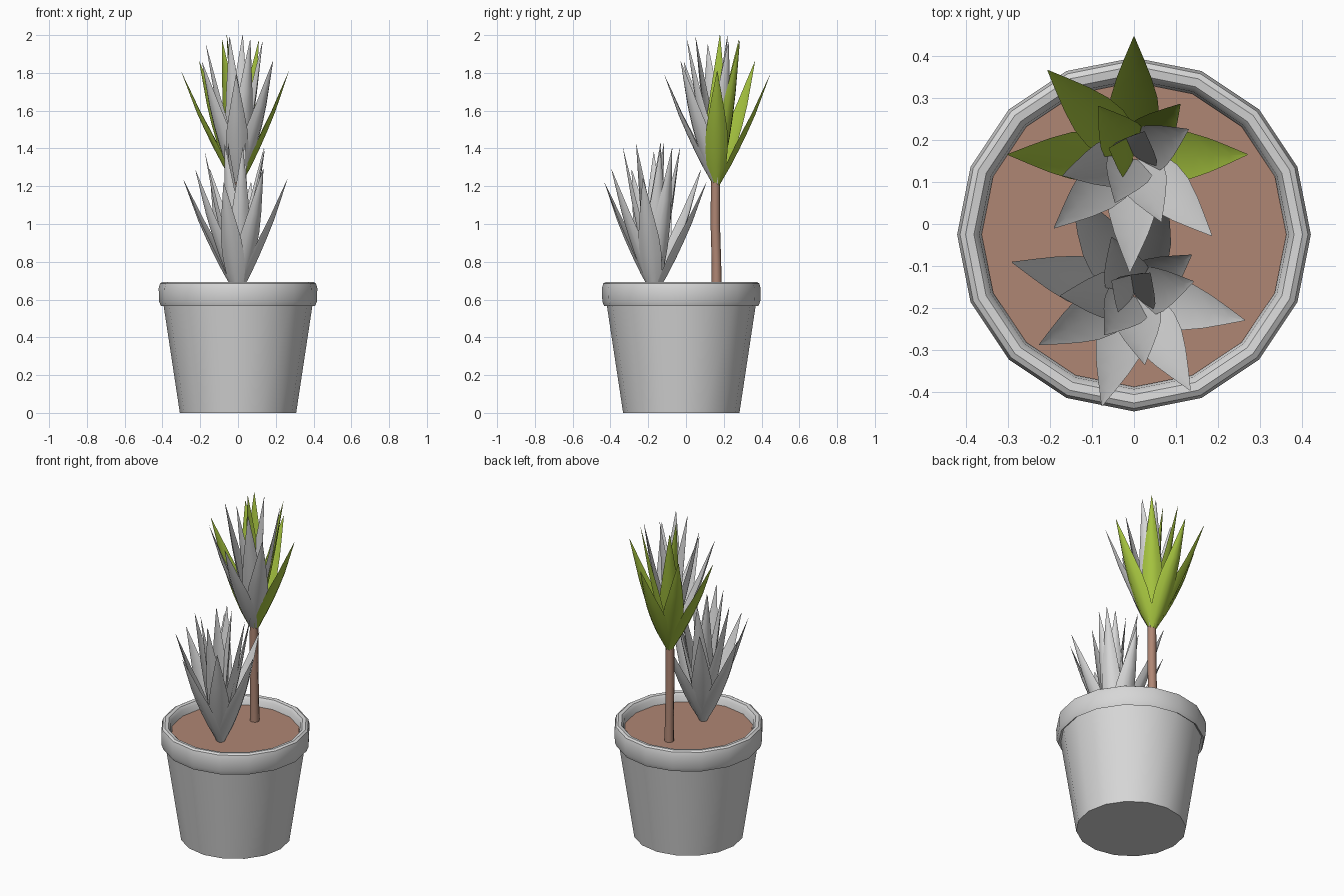
import bpy, bmesh, math
from mathutils import Vector, Matrix

if "Cube" in bpy.data.objects:
    bpy.data.objects.remove(bpy.data.objects["Cube"])


def material(name, rgb):
    m = bpy.data.materials.new(name)
    m.diffuse_color = (*rgb, 1)
    m.use_nodes = True
    m.node_tree.nodes["Principled BSDF"].inputs["Base Color"].default_value = m.diffuse_color
    return m


GREY = material("pale grey", (0.68, 0.68, 0.68))
GREEN = material("leaf green", (0.38, 0.55, 0.05))
BROWN = material("earth brown", (0.43, 0.24, 0.175))


def finish(name, bm, mats, angle=40):
    bmesh.ops.remove_doubles(bm, verts=bm.verts, dist=1e-5)
    bmesh.ops.recalc_face_normals(bm, faces=bm.faces)
    me = bpy.data.meshes.new(name)
    bm.to_mesh(me)
    bm.free()
    for m in mats:
        me.materials.append(m)
    ob = bpy.data.objects.new(name, me)
    bpy.context.collection.objects.link(ob)
    bpy.ops.object.select_all(action='DESELECT')
    ob.select_set(True)
    bpy.context.view_layer.objects.active = ob
    bpy.ops.object.shade_smooth_by_angle(angle=math.radians(angle))
    return ob


def skin(bm, rings, mat=0, caps=True):
    """Join a list of equal-length rings of points with quads."""
    vs = [[bm.verts.new(p) for p in r] for r in rings]
    n = len(vs[0])
    for a, b in zip(vs, vs[1:]):
        for i in range(n):
            j = (i + 1) % n
            bm.faces.new((a[i], a[j], b[j], b[i])).material_index = mat
    if caps:
        bm.faces.new(vs[0][::-1]).material_index = mat
        bm.faces.new(vs[-1]).material_index = mat


def circle(cx, cy, z, r, n):
    return [(cx + r * math.cos(2 * math.pi * i / n),
             cy + r * math.sin(2 * math.pi * i / n), z) for i in range(n)]


# Pot: 16-sided, tapered, with a rounded rim
POT_Y = -0.025
profile = [(0.308, 0), (0.395, 0.575), (0.408, 0.565), (0.418, 0.59), (0.42, 0.66),
           (0.413, 0.685), (0.40, 0.693), (0.38, 0.69), (0.367, 0.675), (0.36, 0.60)]
bm = bmesh.new()
skin(bm, [circle(0, POT_Y, z, r, 16) for r, z in profile])
finish("pot", bm, [GREY])

# Soil disc inside the rim
bm = bmesh.new()
skin(bm, [circle(0, POT_Y, z, 0.362, 16) for z in (0.61, 0.64)])
finish("soil", bm, [BROWN])

# Slightly bent trunk of the tall plant
bm = bmesh.new()
skin(bm, [circle(0, y, z, r, 8) for y, z, r in
          ((0.163, 0.62, 0.028), (0.161, 0.8, 0.025), (0.155, 1.0, 0.025), (0.156, 1.23, 0.024))])
finish("trunk", bm, [BROWN], 60)

# Leaf stations: height fraction, radius fraction, width fraction
STATIONS = [(0, 0.05, 0.3), (0.08, 0.14, 0.62), (0.18, 0.26, 0.88), (0.33, 0.42, 1.0),
            (0.48, 0.57, 0.93), (0.64, 0.72, 0.68), (0.82, 0.86, 0.36), (1, 1, 0.02)]


def leaf(bm, tip, width, mat):
    """Pointed blade folded along its middle, hollow side towards the axis."""
    x, y, h = tip
    r = math.hypot(x, y)
    out = Vector((x / r, y / r, 0))
    side = Vector((-out.y, out.x, 0))
    inward = Vector((-out.x * h, -out.y * h, r)).normalized()
    rings = []
    for fz, fr, fw in STATIONS:
        c = out * (r * fr) + Vector((0, 0, h * fz))
        w = width * fw / 2
        rings.append([c - side * w + inward * w * 0.45,
                      c - side * w * 0.5 + inward * w * 0.08,
                      c - inward * w * 0.03,
                      c + side * w * 0.5 + inward * w * 0.08,
                      c + side * w + inward * w * 0.45,
                      c + inward * w * 0.15])
    skin(bm, rings, mat)


# Leaf tips relative to the crown base: (x, y, height, green on the tall plant)
TIPS = [(0.27, 0.005, 0.61, 1), (0, 0.285, 0.59, 1), (-0.30, 0.005, 0.605, 1),
        (-0.01, -0.275, 0.59, 0), (-0.205, 0.205, 0.66, 1), (-0.19, -0.17, 0.655, 0),
        (0.185, -0.188, 0.66, 0),
        (-0.17, -0.045, 0.75, 0), (-0.045, -0.11, 0.79, 0), (0.065, -0.155, 0.775, 0),
        (0.13, 0.065, 0.765, 0), (0.025, 0.06, 0.80, 0), (-0.06, 0.02, 0.80, 1),
        (-0.085, 0.12, 0.775, 1), (0.11, 0.125, 0.77, 1)]


def crown(name, loc, turn, coloured):
    bm = bmesh.new()
    for x, y, h, g in TIPS:
        leaf(bm, (x, y, h), 0.12 if h < 0.7 else 0.115, g if coloured else 0)
    ob = finish(name, bm, [GREY, GREEN] if coloured else [GREY], 60)
    ob.matrix_world = Matrix.Translation(loc) @ Matrix.Rotation(math.radians(turn), 4, 'Z')


crown("tall_plant_leaves", (0, 0.16, 1.2), 0, True)
crown("short_plant_leaves", (0, -0.168, 0.63), -14, False)
